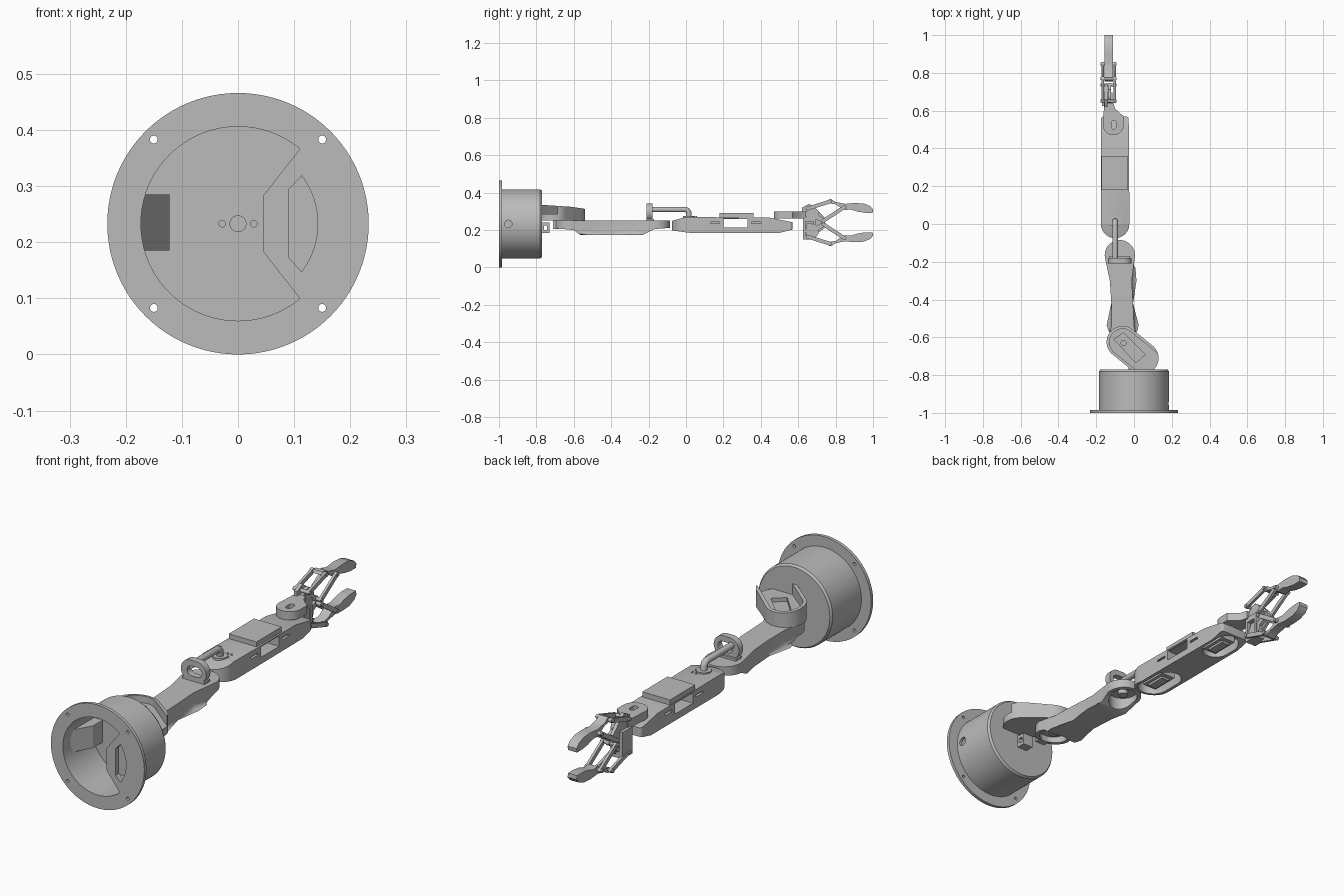
import bpy, bmesh
from math import sin, cos, atan2, radians, pi, degrees
from mathutils import Vector

cube = bpy.data.objects.get("Cube")
if cube:
    bpy.data.objects.remove(cube)

grey = bpy.data.materials.new("plain grey")
grey.use_nodes = True
grey.diffuse_color = (0.5, 0.5, 0.5, 1)
grey.node_tree.nodes["Principled BSDF"].inputs["Base Color"].default_value = (0.5, 0.5, 0.5, 1)
parts = []


def make(name, bm):
    bmesh.ops.recalc_face_normals(bm, faces=bm.faces)
    mesh = bpy.data.meshes.new(name)
    bm.to_mesh(mesh)
    bm.free()
    mesh.materials.append(grey)
    ob = bpy.data.objects.new(name, mesh)
    bpy.context.collection.objects.link(ob)
    parts.append(ob)
    return ob


def prism(name, axis, pts, lo, hi, bevel=0):
    """Extrude an outline along an axis; bevel rounds the rim of the low end."""
    place = {"x": lambda u, v, w: (w, u, v), "y": lambda u, v, w: (u, w, v),
             "z": lambda u, v, w: (u, v, w)}[axis]
    bm = bmesh.new()
    low, high = [[bm.verts.new(place(u, v, w)) for u, v in pts] for w in (lo, hi)]
    base = bm.faces.new(low)
    bm.faces.new(high)
    for i in range(len(pts)):
        j = (i + 1) % len(pts)
        bm.faces.new((low[i], low[j], high[j], high[i]))
    if bevel:
        bmesh.ops.bevel(bm, geom=list(base.edges), offset=bevel, segments=4,
                        profile=0.5, affect='EDGES')
    return make(name, bm)


def arc(c, r, a, b, n=24):
    return [(c[0] + r * cos(radians(a + (b - a) * i / n)),
             c[1] + r * sin(radians(a + (b - a) * i / n))) for i in range(n + 1)]


def pill(a, b, r, n=14):
    t = degrees(atan2(b[1] - a[1], b[0] - a[0]))
    return arc(b, r, t - 90, t + 90, n) + arc(a, r, t + 90, t + 270, n)


def disc(name, axis, c, r, lo, hi):
    return prism(name, axis, arc(c, r, 0, 360 - 360 / 32, 31), lo, hi)


def box(name, x, y, z):
    return prism(name, "z", [(x[0], y[0]), (x[1], y[0]), (x[1], y[1]), (x[0], y[1])], *z)


def combine(ob, tools, how='DIFFERENCE'):
    for tool in tools:
        m = ob.modifiers.new("cut", 'BOOLEAN')
        m.operation, m.object, m.solver = how, tool, 'EXACT'
        bpy.context.view_layer.objects.active = ob
        bpy.ops.object.modifier_apply(modifier=m.name)
        parts.remove(tool)
        bpy.data.objects.remove(tool)
    return ob


# Round base: hollow drum with a flange
CZ = 0.233
profile = [(0, -.77), (.178, -.77), (.185, -.78), (.185, -.985), (.233, -.985),
           (.233, -1), (.173, -1), (.173, -.79), (0, -.79)]
bm = bmesh.new()
ring = [bm.verts.new((r, y, 0)) for r, y in profile]
edges = [bm.edges.new(pair) for pair in zip(ring, ring[1:])]
bmesh.ops.spin(bm, geom=ring + edges, cent=(0, 0, 0), axis=(0, 1, 0),
               angle=2 * pi, steps=96, use_merge=True)
bmesh.ops.remove_doubles(bm, verts=bm.verts, dist=1e-4)
bmesh.ops.translate(bm, verts=bm.verts, vec=(0, 0, CZ))
drum = make("base_drum", bm)
combine(drum, [disc("hole", "y", (sx * .15, CZ + sz * .15), .007, -1.1, -.9)
               for sx in (-1, 1) for sz in (-1, 1)])
combine(drum, [disc("hole", "x", (-.95, CZ), .02, .1, .3)])
combine(drum, [disc("hole", "y", (x, CZ), .006, -.85, -.782) for x in (-.028, .028)])
disc("base_axle", "y", (0, CZ), .015, -.80, -.785)

# Slotted panel and sloped block inside the base
panel = prism("base_panel", "y", [(.045, CZ - .05)] + arc((0, CZ), .176, -50.4, 50.4)
              + [(.045, CZ + .05)], -1, -.975)
combine(panel, [prism("slot", "y", [(.09, CZ - .06)] + arc((0, CZ), .142, -37, 37)
                      + [(.09, CZ + .06)], -1.1, -.9)])
wedge = box("base_block", (-.175, -.122), (-.95, -.78), (.185, .285))
for v in wedge.data.vertices:
    if v.co.x > -.15 and v.co.y < -.9:
        v.co.y = -.86

# Shoulder bracket: tapered tray with a motor pocket
A, B = (.045, -.71), (-.06, -.625)
shoulder = prism("shoulder_bracket", "z", pill(A, B, .085, 24), .24, .36)
combine(shoulder, [prism("clip", "x", [(-.775, .25), (-.775, .335), (-.62, .325), (-.53, .312),
                                       (-.53, .25)], -.3, .3)], 'INTERSECT')
combine(shoulder, [prism("tray", "z", pill((.1, -.755), B, .07, 24), .285, .4),
                   prism("pocket", "z", [(-.105, -.61), (-.055, -.575), (.06, -.69), (.01, -.735)],
                         .268, .4),
                   disc("hole", "z", (-.055, -.63), .014, .255, .4)])
tab = box("shoulder_tab", (-.03, .02), (-.775, -.73), (.185, .24))
combine(tab, [box("hole", (-.1, .1), (-.76, -.742), (.2, .225))])
box("shoulder_clip", (-.08, -.03), (-.71, -.68), (.205, .25))

# Upper arm: waisted beam with cupped ends
outline = (arc((-.075, -.165), .08, -10, 190) + [(-.128, -.3), (-.12, -.42), (-.12, -.54)]
           + arc((-.06, -.62), .08, 180, 360) + [(0, -.54), (-.005, -.42), (-.012, -.3)])
upper = prism("upper_arm", "z", outline, .175, .25, .025)
combine(upper, [prism("clip", "x", [(-.75, .26), (-.75, .215), (-.6, .2), (-.56, .17), (-.24, .17),
                                    (-.17, .205), (-.05, .215), (-.05, .26)], -.3, .3)], 'INTERSECT')
for c in ((-.075, -.165), (-.06, -.62)):
    combine(upper, [disc("cup", "z", c, .062, .1, .235)])
    disc("arm_horn", "z", c, .022, .215, .24)

# Elbow: upright horn plate and cranked rod
plate = prism("elbow_plate", "y", pill((-.09, .295), (-.06, .295), .048), -.21, -.18)
combine(plate, [prism("hole", "y", pill((-.085, .295), (-.055, .295), .022), -.3, -.1)])
box("elbow_foot", (-.13, -.02), (-.21, -.17), (.247, .26))
curve = bpy.data.curves.new("rod_path", 'CURVE')
curve.dimensions = '3D'
curve.bevel_depth, curve.bevel_resolution, curve.use_fill_caps = .015, 3, True
path = [(-.195, .31), (-.005, .31), (.008, .306), (.015, .295), (.015, .255)]
line = curve.splines.new('POLY')
line.points.add(len(path) - 1)
for p, (y, z) in zip(line.points, path):
    p.co = (-.1, y, z, 1)
curve.materials.append(grey)
rod = bpy.data.objects.new("elbow_rod", curve)
bpy.context.collection.objects.link(rod)
parts.append(rod)
disc("elbow_collar", "z", (-.1, .015), .032, .26, .276)

# Forearm: shell with motor cups below and a window through the middle
outline = (arc((-.1, 0), .075, 180, 360) + [(-.025, .15)]
           + arc((-.042, .555), .014, 0, 90, 6) + arc((-.161, .555), .014, 90, 180, 6))
fore = prism("forearm", "z", outline, .18, .28)
combine(fore, [prism("clip", "x", [(-.09, .2), (-.09, .245), (.0, .27), (.45, .266), (.58, .24),
                                   (.58, .205), (.5, .185), (.02, .185)], -.3, .1)], 'INTERSECT')
combine(fore, [prism("cup", "z", pill((-.1, 0), (-.1, .11), .06), .1, .245),
               prism("cup", "z", pill((-.1, .44), (-.1, .5), .06), .1, .235),
               box("window", (-.3, .1), (.2, .33), (.215, .262))])
for y in (.13, .35):
    for x in (-.17, -.03):
        combine(fore, [box("slit", (x - .012, x + .012), (y, y + .05), (.234, .244))])
for name, y in (("rear_motor", .05), ("front_motor", .46)):
    box(name, (-.135, -.065), (y - .065, y + .065), (.2, .25))
    box(name + "_cap", (-.12, -.08), (y - .045, y + .045), (.19, .205))
box("forearm_cover", (-.172, -.034), (.18, .36), (.26, .29))
for y in (.03, .055):
    for x in (-.088, -.07):
        disc("forearm_screw", "z", (x, y), .004, .26, .274)

# Wrist plate with a slotted hole
wrist = prism("wrist_plate", "z", arc((-.11, .525), .055, 180, 360)
              + [(-.055, .57), (-.1, .61), (-.11, .64), (-.16, .64), (-.16, .6)], .262, .3)
combine(wrist, [prism("slot", "z", pill((-.107, .515), (-.107, .535), .013), .2, .4)])

# Gripper body and motor
body = box("gripper_body", (-.17, -.115), (.625, .695), (.15, .27))
combine(body, [box("pocket", (-.135, -.1), (.638, .682), (.175, .245))])
box("gripper_motor", (-.155, -.125), (.645, .675), (.185, .235))
prism("gripper_mount", "x", [(.62, .265), (.62, .32), (.66, .34), (.70, .31), (.74, .27), (.74, .21),
                             (.70, .18), (.68, .265)], -.155, -.14)

# Gripper linkage and fingers, mirrored above and below the centre line
MID = 0.24
finger = [(.755, .35), (.762, .363), (.775, .366), (.80, .35), (.85, .34), (.90, .345), (.95, .342),
          (.985, .328), (1, .31), (.998, .292), (.96, .292), (.92, .298), (.88, .31), (.85, .307),
          (.83, .318), (.80, .338), (.77, .343)]
for side, s in (("upper", 1), ("lower", -1)):
    def flip(pts):
        return [(y, MID + s * (z - MID)) for y, z in pts]

    prism(side + "_finger", "x", flip(finger), -.155, -.11)
    disc(side + "_gear", "x", flip([(.675, .285)])[0], .036, -.138, -.122)
    for x in (-.172, -.108):
        for a, b in (((.65, .315), (.77, .353)), ((.735, .25), (.847, .323))):
            a, b = flip([a, b])
            prism(side + "_link", "x", pill(a, b, .01, 8), x, x + .012)
    a, b = flip([(.675, .285), (.735, .25)])
    prism(side + "_gear_arm", "x", pill(a, b, .012, 8), -.138, -.122)
    for p in flip([(.65, .315), (.77, .353), (.735, .25), (.847, .323)]):
        disc(side + "_pin", "x", p, .008, -.178, -.092)

# Smooth shading on the round surfaces only
bpy.ops.object.select_all(action='DESELECT')
for ob in parts:
    if ob.type == 'MESH':
        ob.select_set(True)
        bpy.context.view_layer.objects.active = ob
bpy.ops.object.shade_smooth_by_angle(angle=radians(30))
